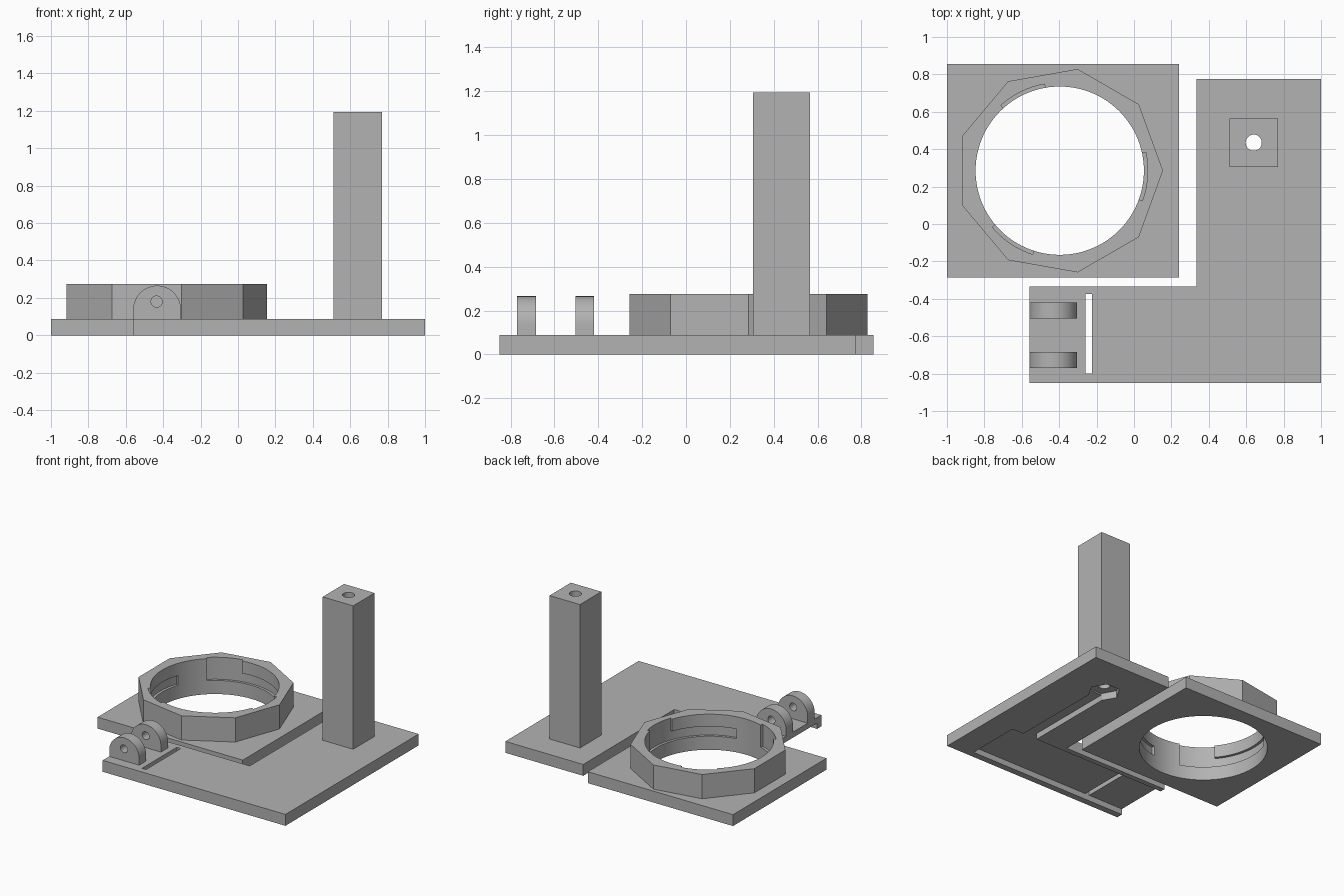
import bpy, bmesh
from math import cos, sin, radians, pi
from mathutils import Matrix

cube = bpy.data.objects.get("Cube")
if cube:
    bpy.data.objects.remove(cube, do_unlink=True)

grey = bpy.data.materials.new("plain grey")
grey.use_nodes = True
COLOUR = (0.45, 0.45, 0.45, 1)
grey.diffuse_color = COLOUR
grey.node_tree.nodes["Principled BSDF"].inputs["Base Color"].default_value = COLOUR

PLATE = 0.088            # plate thickness
RING = (-0.397, 0.285)   # ring centre
POST = (0.64, 0.435)     # post centre


def prism(name, points, z0, z1):
    """Extrude a flat outline between two heights."""
    bm = bmesh.new()
    face = bm.faces.new([bm.verts.new((x, y, z0)) for x, y in points])
    up = bmesh.ops.extrude_face_region(bm, geom=[face])
    verts = [g for g in up["geom"] if isinstance(g, bmesh.types.BMVert)]
    bmesh.ops.translate(bm, verts=verts, vec=(0, 0, z1 - z0))
    bmesh.ops.recalc_face_normals(bm, faces=bm.faces)
    mesh = bpy.data.meshes.new(name)
    bm.to_mesh(mesh)
    bm.free()
    mesh.materials.append(grey)
    obj = bpy.data.objects.new(name, mesh)
    bpy.context.collection.objects.link(obj)
    return obj


def rect(x0, x1, y0, y1):
    return [(x0, y0), (x1, y0), (x1, y1), (x0, y1)]


def arc(centre, r, a0, a1, n):
    steps = [radians(a0 + (a1 - a0) * i / n) for i in range(n + 1)]
    return [(centre[0] + r * cos(a), centre[1] + r * sin(a)) for a in steps]


def ngon(centre, r, n, start=0):
    return arc(centre, r, start, start + 360, n)[:-1]


def sector(centre, r0, r1, a0, a1, n=16):
    return arc(centre, r1, a0, a1, n) + arc(centre, r0, a1, a0, n)


def cut(obj, cutters):
    """Subtract the cutters from the part, then remove them."""
    for c in cutters:
        c.hide_render = True
        mod = obj.modifiers.new("cut", 'BOOLEAN')
        mod.operation = 'DIFFERENCE'
        mod.solver = 'EXACT'
        mod.object = c
    bpy.context.view_layer.update()
    result = bpy.data.meshes.new_from_object(
        obj.evaluated_get(bpy.context.evaluated_depsgraph_get()))
    obj.modifiers.clear()
    obj.data = result
    for c in cutters:
        bpy.data.objects.remove(c, do_unlink=True)


# Square plate and nine-sided ring sharing one bore
ring_plate = prism("ring_plate", rect(-1, 0.24, -0.285, 0.855), 0, PLATE)
cut(ring_plate, [prism("bore", ngon(RING, 0.45, 96), -0.1, 0.2)])

ring = prism("locking_ring", ngon(RING, 0.552, 9), PLATE, 0.275)
cutters = [prism("bore", ngon(RING, 0.45, 96), 0, 0.4)]
# Three twist-lock slots: an open entry and a covered run beside it
for turn in (0, 120, 240):
    cutters.append(prism("entry", sector(RING, 0.43, 0.47, turn - 20, turn + 12), 0.105, 0.4))
    cutters.append(prism("run", sector(RING, 0.43, 0.47, turn - 80, turn - 19), 0.105, 0.18))
cut(ring, cutters)

# L-shaped base with slit, underside cable channels, nut pocket and bolt hole
base = prism("base_plate", [(-0.56, -0.85), (1, -0.85), (1, 0.775), (0.335, 0.775),
                            (0.335, -0.335), (-0.56, -0.335)], 0, PLATE)
cut(base, [
    prism("slit", rect(-0.26, -0.225, -0.8, -0.375), -0.1, 0.2),
    prism("wide_channel", rect(-0.7, 0.8, -0.8, -0.375), -0.1, 0.045),
    prism("narrow_channel", rect(0.58, 0.7, -0.4, POST[1]), -0.1, 0.045),
    prism("nut_pocket", ngon(POST, 0.115, 6), -0.1, 0.055),
    prism("bolt_hole", ngon(POST, 0.043, 32), -0.1, 0.2),
])

# Tall square post, drilled along its length
post = prism("post", rect(0.51, 0.77, 0.305, 0.565), PLATE, 1.195)
cut(post, [prism("bolt_hole", ngon(POST, 0.043, 32), 0, 1.4)])

# Two round-topped hinge lugs, drawn flat and stood upright
parts = [ring_plate, ring, base, post]
outline = [(-0.56, PLATE), (-0.305, PLATE)] + arc((-0.4325, 0.138), 0.1275, 0, 180, 32)
for name, back in (("front_hinge_lug", -0.685), ("rear_hinge_lug", -0.42)):
    lug = prism(name, outline, 0, 0.085)
    cut(lug, [prism("pin_hole", ngon((-0.435, 0.18), 0.03, 32), -0.1, 0.2)])
    lug.data.transform(Matrix.Translation((0, back, 0)) @ Matrix.Rotation(pi / 2, 4, 'X'))
    parts.append(lug)

# Smooth the round walls, keep the corners sharp
bpy.ops.object.select_all(action='DESELECT')
for obj in parts:
    obj.select_set(True)
bpy.context.view_layer.objects.active = parts[0]
bpy.ops.object.shade_smooth_by_angle(angle=radians(30))
